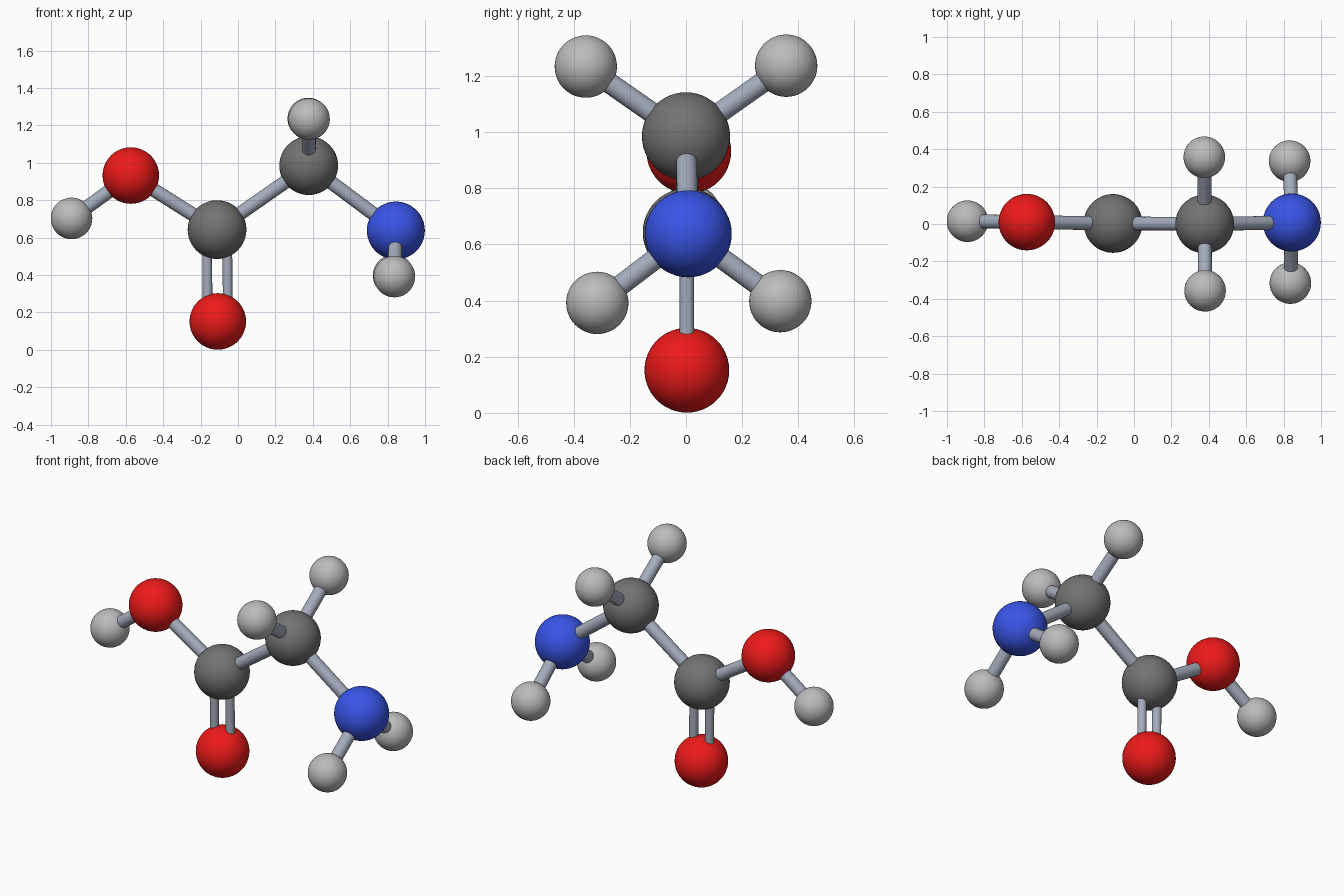
import bpy
from mathutils import Vector

if "Cube" in bpy.data.objects:
    bpy.data.objects.remove(bpy.data.objects["Cube"])


def material(name, rgb):
    m = bpy.data.materials.new(name)
    m.diffuse_color = (*rgb, 1)
    m.use_nodes = True
    m.node_tree.nodes["Principled BSDF"].inputs["Base Color"].default_value = m.diffuse_color
    return m


CARBON = material("carbon_grey", (0.17, 0.17, 0.17))
HYDROGEN = material("hydrogen_grey", (0.5, 0.5, 0.5))
OXYGEN = material("oxygen_red", (0.85, 0.01, 0.01))
NITROGEN = material("nitrogen_blue", (0.04, 0.09, 0.8))
BOND = material("bond_grey", (0.37, 0.41, 0.5))

# name: (centre, radius, material)
ATOMS = {
    "acid_carbon": ((-0.112, 0.003, 0.643), 0.157, CARBON),
    "alpha_carbon": ((0.378, 0.0, 0.985), 0.157, CARBON),
    "hydroxyl_oxygen": ((-0.573, 0.01, 0.932), 0.151, OXYGEN),
    "carbonyl_oxygen": ((-0.108, 0.003, 0.152), 0.151, OXYGEN),
    "nitrogen": ((0.844, 0.008, 0.638), 0.155, NITROGEN),
    "hydroxyl_hydrogen": ((-0.890, 0.015, 0.703), 0.111, HYDROGEN),
    "alpha_hydrogen_front": ((0.38, -0.357, 1.234), 0.111, HYDROGEN),
    "alpha_hydrogen_back": ((0.376, 0.357, 1.237), 0.111, HYDROGEN),
    "amine_hydrogen_front": ((0.836, -0.316, 0.392), 0.111, HYDROGEN),
    "amine_hydrogen_back": ((0.832, 0.336, 0.398), 0.111, HYDROGEN),
}


def finish(name, mat):
    ob = bpy.context.object
    ob.name = name
    ob.data.materials.append(mat)
    bpy.ops.object.shade_smooth_by_angle()


def bond(a, b, radius=0.037, shift=0.0, suffix=""):
    """Rod between two atom centres, optionally shifted along x."""
    p, q = (Vector(ATOMS[n][0]) + Vector((shift, 0, 0)) for n in (a, b))
    d = q - p
    bpy.ops.mesh.primitive_cylinder_add(
        vertices=32, radius=radius, depth=d.length, location=(p + q) / 2,
        rotation=d.to_track_quat('Z', 'Y').to_euler())
    finish(f"bond_{a}_{b}{suffix}", BOND)


# atoms
for name, (loc, r, mat) in ATOMS.items():
    bpy.ops.mesh.primitive_uv_sphere_add(segments=48, ring_count=24, radius=r, location=loc)
    finish(name, mat)

# single bonds
for a, b in (
    ("acid_carbon", "alpha_carbon"),
    ("acid_carbon", "hydroxyl_oxygen"),
    ("hydroxyl_oxygen", "hydroxyl_hydrogen"),
    ("alpha_carbon", "nitrogen"),
    ("alpha_carbon", "alpha_hydrogen_front"),
    ("alpha_carbon", "alpha_hydrogen_back"),
    ("nitrogen", "amine_hydrogen_front"),
    ("nitrogen", "amine_hydrogen_back"),
):
    bond(a, b)

# double bond to the carbonyl oxygen
for side, suffix in ((-1, "_left"), (1, "_right")):
    bond("acid_carbon", "carbonyl_oxygen", 0.026, side * 0.054, suffix)
